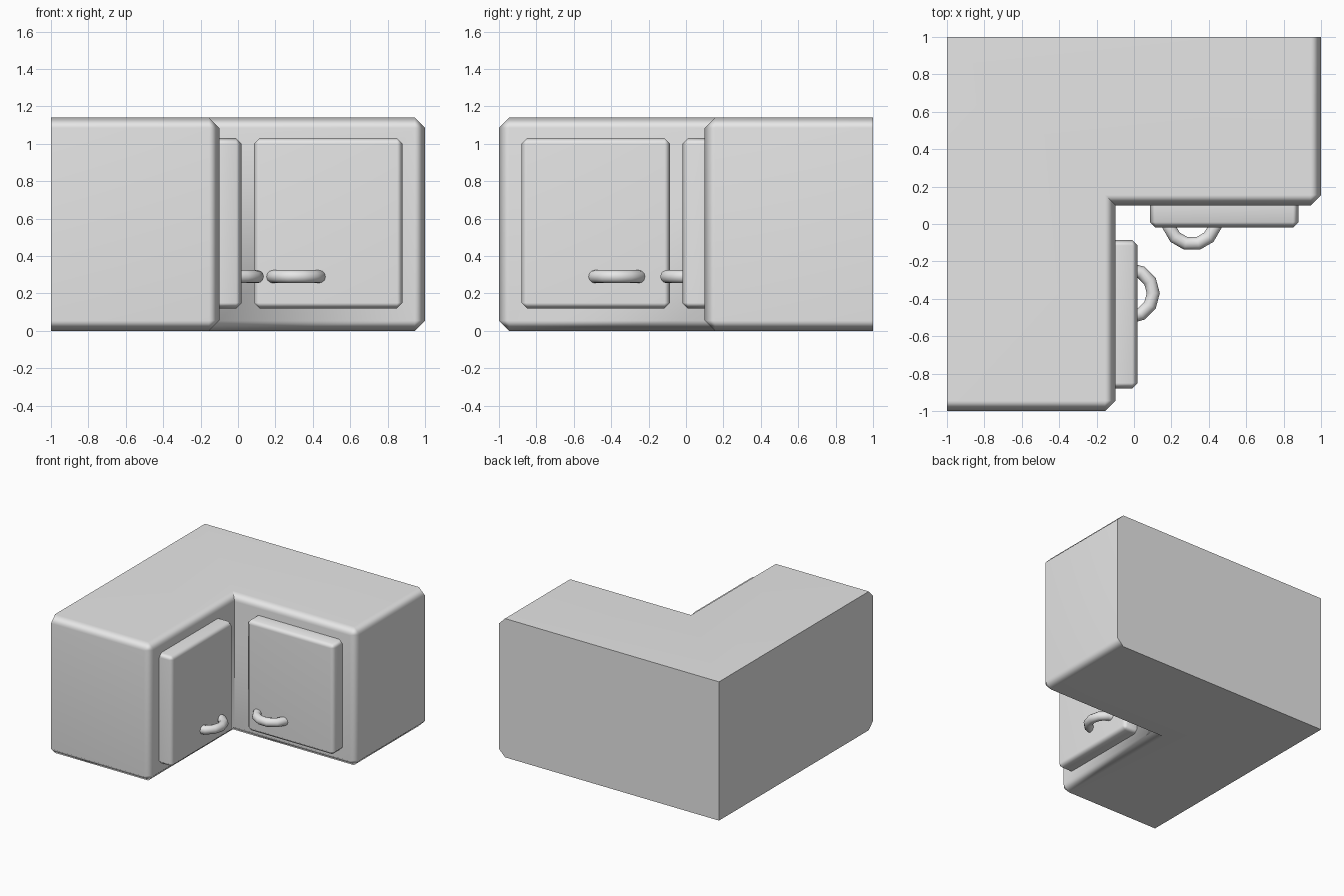
import bpy, bmesh
from math import radians, cos, sin
from mathutils import Matrix, Vector

cube = bpy.data.objects.get("Cube")
if cube:
    bpy.data.objects.remove(cube, do_unlink=True)

grey = bpy.data.materials.new("light grey")
grey.use_nodes = True
grey.diffuse_color = (0.8, 0.8, 0.8, 1)
for node in grey.node_tree.nodes:
    if node.type == 'BSDF_PRINCIPLED':
        node.inputs["Base Color"].default_value = grey.diffuse_color


def finish(bm, name):
    """Turn a bmesh into a softly shaded object with flat main faces."""
    bmesh.ops.recalc_face_normals(bm, faces=bm.faces)
    mesh = bpy.data.meshes.new(name)
    bm.to_mesh(mesh)
    bm.free()
    mesh.materials.append(grey)
    obj = bpy.data.objects.new(name, mesh)
    bpy.context.collection.objects.link(obj)
    bpy.ops.object.select_all(action='DESELECT')
    obj.select_set(True)
    bpy.context.view_layer.objects.active = obj
    bpy.ops.object.shade_smooth_by_angle(angle=radians(60))
    return obj


def prism(name, outline, bottom, top, width, rounded):
    """Extrude an outline upwards and chamfer the edges chosen by the rule."""
    bm = bmesh.new()
    base = bm.faces.new([bm.verts.new((x, y, bottom)) for x, y in outline])
    up = bmesh.ops.extrude_face_region(bm, geom=[base], use_keep_orig=True)["geom"]
    bmesh.ops.translate(bm, vec=(0, 0, top - bottom),
                        verts=[v for v in up if isinstance(v, bmesh.types.BMVert)])
    bmesh.ops.recalc_face_normals(bm, faces=bm.faces)
    edges = [e for e in bm.edges if rounded((e.verts[0].co + e.verts[1].co) / 2)]
    bmesh.ops.bevel(bm, geom=edges, offset=width, offset_type='OFFSET',
                    segments=1, profile=0.5, affect='EDGES')
    obj = finish(bm, name)
    weighted = obj.modifiers.new("flat main faces", 'WEIGHTED_NORMAL')
    weighted.keep_sharp = True
    return obj


def rectangle(x0, x1, y0, y1):
    return [(x0, y0), (x1, y0), (x1, y1), (x0, y1)]


def handle(name, centre, facing, half_arc, steps):
    """Sweep a round bar along an arc that bulges out of a door."""
    start = radians(facing - half_arc)
    outward = Vector((cos(start), sin(start), 0))
    bm = bmesh.new()
    place = (Matrix.Translation(centre + outward * 0.128)
             @ Matrix.Rotation(start, 4, 'Z') @ Matrix.Rotation(radians(90), 4, 'X'))
    bmesh.ops.create_circle(bm, segments=12, radius=0.035, matrix=place)
    bmesh.ops.spin(bm, geom=bm.verts[:] + bm.edges[:], cent=centre, axis=(0, 0, 1),
                   angle=radians(2 * half_arc), steps=steps)
    bmesh.ops.holes_fill(bm, edges=[e for e in bm.edges if e.is_boundary])
    return finish(bm, name)


# L-shaped cabinet: wall sides and the inner corner stay sharp
INNER = 0.1
corner = Vector((-INNER, INNER))
prism("cabinet_body",
      [(-1, -1), (-INNER, -1), (-INNER, INNER), (1, INNER), (1, 1), (-1, 1)],
      0, 1.14, 0.055,
      lambda m: m.x > -0.99 and m.y < 0.99 and (m.xy - corner).length > 0.01)

# Doors: every edge is chamfered except those against the cabinet
prism("left_door", rectangle(0.085, 0.88, -0.02, INNER), 0.12, 1.03, 0.03,
      lambda m: m.y < INNER - 0.01)
prism("right_door", rectangle(-INNER, 0.02, -0.88, -0.085), 0.12, 1.03, 0.03,
      lambda m: m.x > -INNER + 0.01)

# Handles
handle("left_handle", Vector((0.31, 0.02, 0.29)), -90, 105, 7)
handle("right_handle", Vector((-0.025, -0.37, 0.29)), 0, 90, 6)
